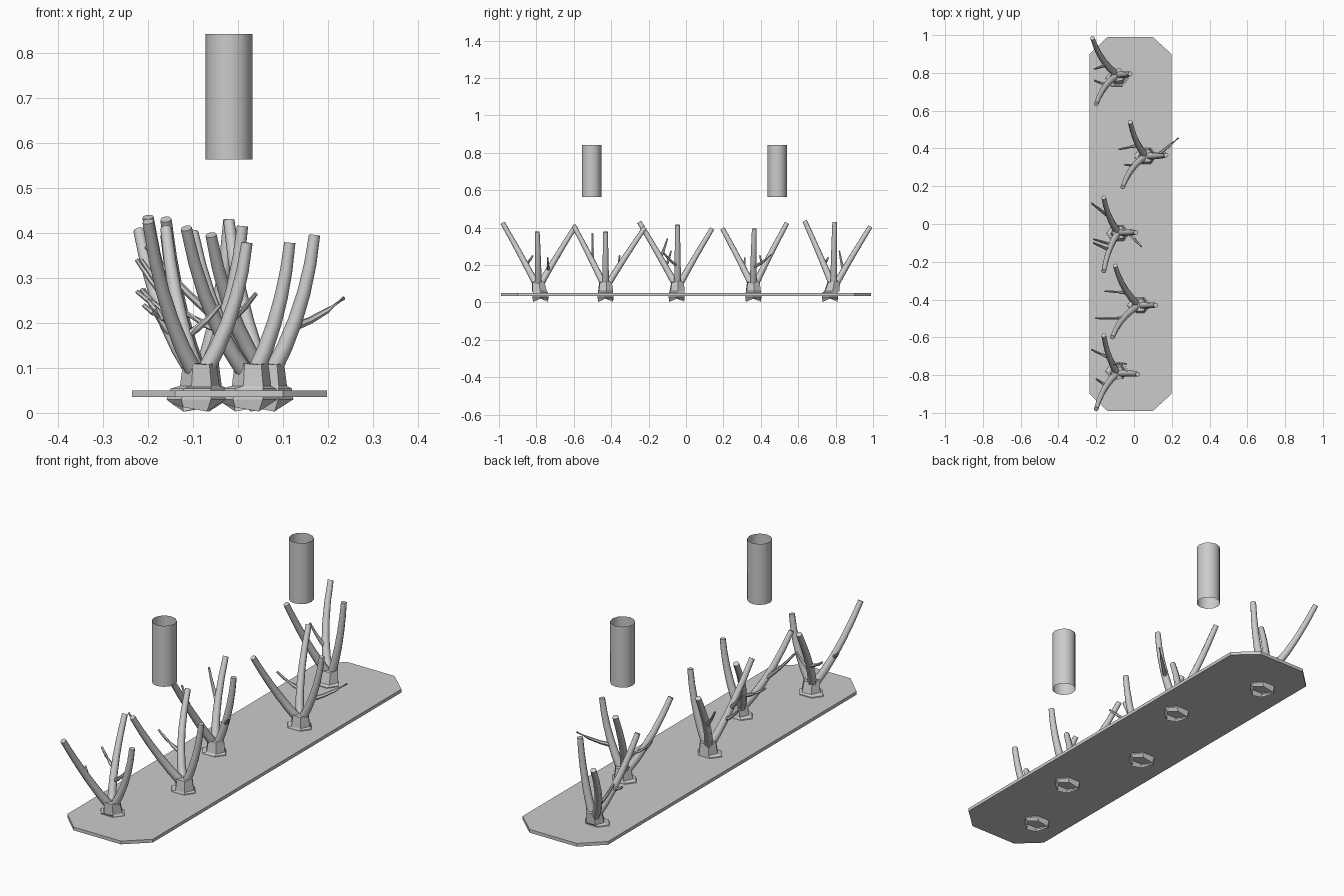
import bpy, bmesh, math
from mathutils import Vector as V

if "Cube" in bpy.data.objects:
    bpy.data.objects.remove(bpy.data.objects["Cube"])


def finish(bm, name, smooth=None):
    bmesh.ops.recalc_face_normals(bm, faces=bm.faces)
    me = bpy.data.meshes.new(name)
    bm.to_mesh(me)
    bm.free()
    ob = bpy.data.objects.new(name, me)
    bpy.context.collection.objects.link(ob)
    if smooth:
        bpy.ops.object.select_all(action='DESELECT')
        ob.select_set(True)
        bpy.context.view_layer.objects.active = ob
        bpy.ops.object.shade_smooth_by_angle(angle=math.radians(smooth))
    return ob


def bridge(bm, rings):
    n = len(rings[0])
    for a, b in zip(rings, rings[1:]):
        for i in range(n):
            j = (i + 1) % n
            bm.faces.new((a[i], a[j], b[j], b[i]))


def level_ring(bm, x, y, z, rx, ry, n, turn=0, wobble=0):
    return [bm.verts.new((x + rx * math.cos(a), y + ry * math.sin(a), z + wobble * math.sin(2 * a + 1)))
            for a in (math.tau * i / n + turn for i in range(n))]


def limb(name, p0, p1, p2, r0, r1, n=8, steps=5):
    """Tapered tube along a quadratic curve."""
    p0, p1, p2 = V(p0), V(p1), V(p2)
    bm = bmesh.new()
    rings = []
    for s in range(steps + 1):
        t = s / steps
        p = p0 * (1 - t) ** 2 + p1 * 2 * t * (1 - t) + p2 * t * t
        d = ((p1 - p0) * (1 - t) + (p2 - p1) * t).normalized()
        u = d.cross(V((0.3, 0.2, 1)) if abs(d.z) < 0.5 else V((0, 1, 0.01))).normalized()
        v = d.cross(u)
        r = r0 + (r1 - r0) * t
        rings.append([bm.verts.new(p + r * (u * math.cos(a) + v * math.sin(a)))
                      for a in (math.tau * i / n for i in range(n))])
    bridge(bm, rings)
    bm.faces.new(rings[0])
    bm.faces.new(rings[-1])
    finish(bm, name, 50)


def curve_at(p0, p1, p2, t):
    return V(p0) * (1 - t) ** 2 + V(p1) * 2 * t * (1 - t) + V(p2) * t * t


# base plate with cut corners
bm = bmesh.new()
outline = [(-0.14, -0.99), (0.10, -0.99), (0.198, -0.9), (0.198, 0.9),
           (0.10, 0.99), (-0.14, 0.99), (-0.235, 0.9), (-0.235, -0.9)]
rings = [[bm.verts.new((x, y, z)) for x, y in outline] for z in (0.035, 0.05)]
bridge(bm, rings)
bm.faces.new(rings[0])
bm.faces.new(rings[1])
finish(bm, "base_plate")

# open hanging tubes
for y in (-0.505, 0.487):
    bm = bmesh.new()
    bridge(bm, [level_ring(bm, -0.02, y, z, 0.052, 0.052, 12) for z in (0.563, 0.842)])
    finish(bm, "hanging_tube", 40)

# trees: base, foot shift in y, tips of inner, far and near limbs,
# twigs as (limb index, position along limb, tip)
trees = [
    ((-0.085, -0.79), 0.012, (0.02, -0.795, 0.378), (-0.16, -0.59, 0.41), (-0.2, -0.98, 0.425),
     [(1, .45, (-0.225, -0.665, 0.27)), (2, .4, (-0.20, -0.82, 0.25)), (1, .3, (-0.04, -0.74, 0.24))]),
    ((0.03, -0.43), 0.0, (0.115, -0.43, 0.378), (-0.10, -0.22, 0.40), (-0.115, -0.6, 0.41),
     [(2, .45, (-0.205, -0.50, 0.37)), (1, .35, (-0.155, -0.355, 0.25))]),
    ((-0.08, -0.045), -0.005, (0.01, -0.045, 0.415), (-0.16, 0.14, 0.395), (-0.16, -0.25, 0.43),
     [(1, .5, (-0.225, 0.11, 0.34)), (2, .35, (-0.215, -0.08, 0.275)), (2, .5, (-0.215, -0.10, 0.34)),
      (0, .35, (0.04, -0.12, 0.265))]),
    ((0.065, 0.36), 0.0, (0.17, 0.365, 0.395), (-0.02, 0.54, 0.425), (-0.06, 0.195, 0.395),
     [(0, .35, (0.235, 0.455, 0.255)), (1, .35, (-0.08, 0.395, 0.25)), (2, .35, (-0.05, 0.315, 0.24))]),
    ((-0.085, 0.79), -0.02, (-0.02, 0.795, 0.43), (-0.22, 0.985, 0.405), (-0.2, 0.635, 0.435),
     [(1, .3, (-0.21, 0.82, 0.275)), (2, .4, (-0.21, 0.76, 0.24))]),
]
for k, (base, shift, inner, far, near, twigs) in enumerate(trees):
    bx, by = base
    # hexagonal stump with flared foot, open underneath
    bm = bmesh.new()
    rings = [level_ring(bm, bx - 0.01, by + shift, 0.012, 0.052, 0.046, 6, 0, 0.01),
             level_ring(bm, bx - 0.008, by + shift, 0.03, 0.066, 0.05, 6),
             level_ring(bm, bx - 0.005, by + shift, 0.054, 0.06, 0.047, 6),
             level_ring(bm, bx, by + shift / 2, 0.06, 0.044, 0.044, 6, 0.1),
             level_ring(bm, bx, by, 0.11, 0.037, 0.037, 6, 0.1, 0.004)]
    bridge(bm, rings)
    bm.faces.new(rings[-1])
    finish(bm, "stump")

    # three main limbs
    paths = []
    for i, tip in enumerate((inner, far, near)):
        dx, dy, dz = tip[0] - bx, tip[1] - by, tip[2] - 0.09
        start = (bx + 0.1 * dx, by + 0.04 * dy, 0.09)
        if i == 0:
            ctrl = (bx + 0.82 * dx, by, 0.09 + 0.45 * dz)
        else:
            ctrl = (bx + 0.72 * dx, by + 0.38 * dy, 0.09 + 0.38 * dz)
        paths.append((start, ctrl, tip))
        limb("limb", start, ctrl, tip, 0.019, 0.0125)

    # thin twigs
    for i, t, tip in twigs:
        p = curve_at(*paths[i], t)
        tip = V(tip)
        ctrl = (p + tip) / 2 - V((0, 0, 0.015))
        limb("twig", p, ctrl, tip, 0.01, 0.0045, 6, 3)
